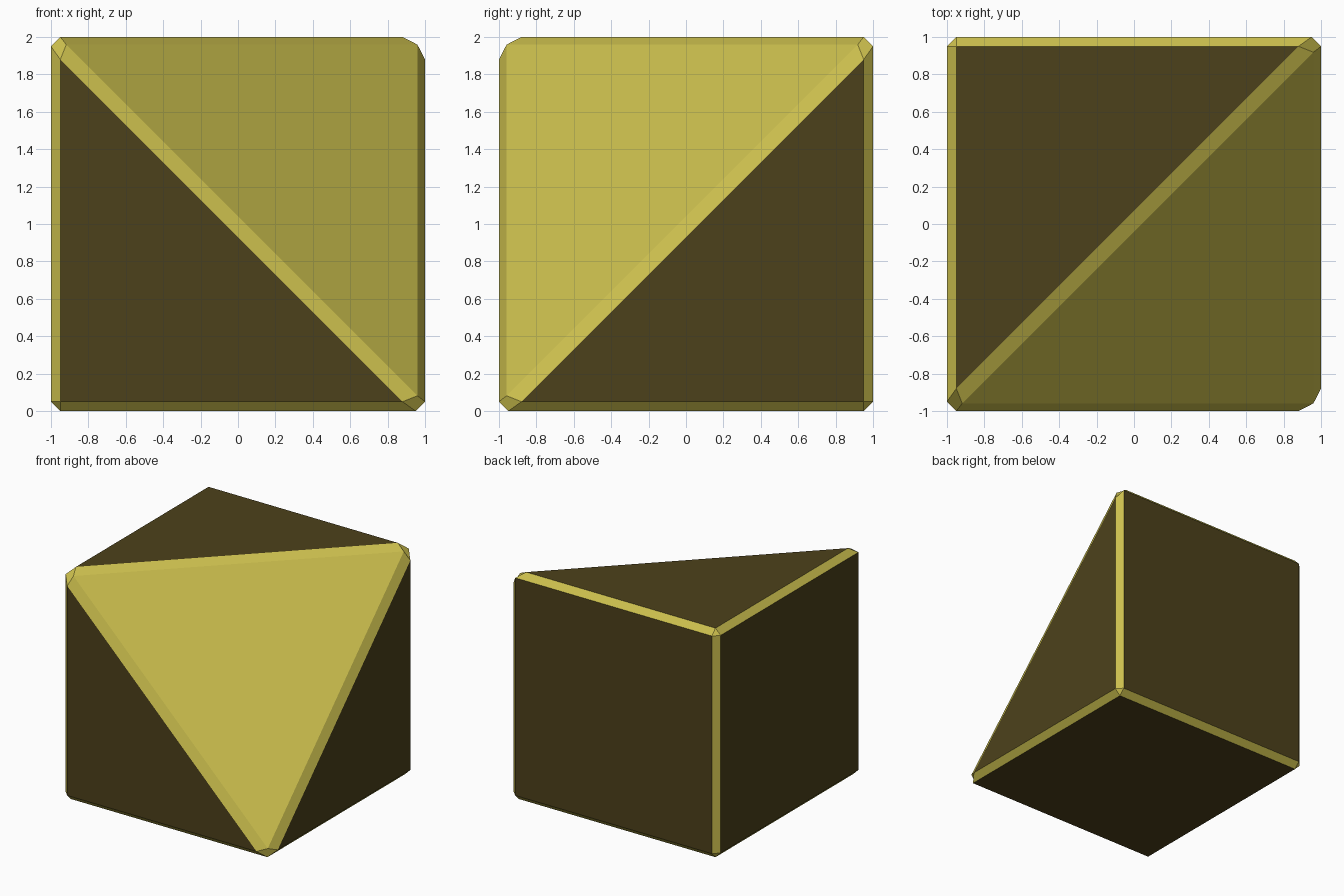
import bpy, bmesh
from itertools import product

if "Cube" in bpy.data.objects:
    bpy.data.objects.remove(bpy.data.objects["Cube"])


def material(name, color):
    m = bpy.data.materials.new(name)
    m.diffuse_color = (*color, 1)
    m.use_nodes = True
    m.node_tree.nodes["Principled BSDF"].inputs["Base Color"].default_value = m.diffuse_color
    return m


# Cube with the front-right-top corner sliced off
bm = bmesh.new()
for x, y, z in product((-1, 1), (-1, 1), (0, 2)):
    if (x, y, z) != (1, -1, 2):
        bm.verts.new((x, y, z))
bmesh.ops.convex_hull(bm, input=bm.verts[:])
bmesh.ops.dissolve_limit(bm, angle_limit=0.02, verts=bm.verts[:], edges=bm.edges[:])

# Flat chamfer along every edge
bmesh.ops.bevel(bm, geom=bm.edges[:], offset=0.05, offset_type='OFFSET',
                segments=1, profile=0.5, affect='EDGES')
bmesh.ops.recalc_face_normals(bm, faces=bm.faces[:])

# Dark straight sides, yellow slope and chamfers
bm.normal_update()
for f in bm.faces:
    f.material_index = 1 if max(abs(c) for c in f.normal) > 0.99 else 0

mesh = bpy.data.meshes.new("cut_corner_block")
bm.to_mesh(mesh)
bm.free()
mesh.materials.append(material("yellow", (0.60, 0.52, 0.075)))
mesh.materials.append(material("dark_olive", (0.073, 0.053, 0.011)))
block = bpy.data.objects.new("cut_corner_block", mesh)
bpy.context.collection.objects.link(block)
